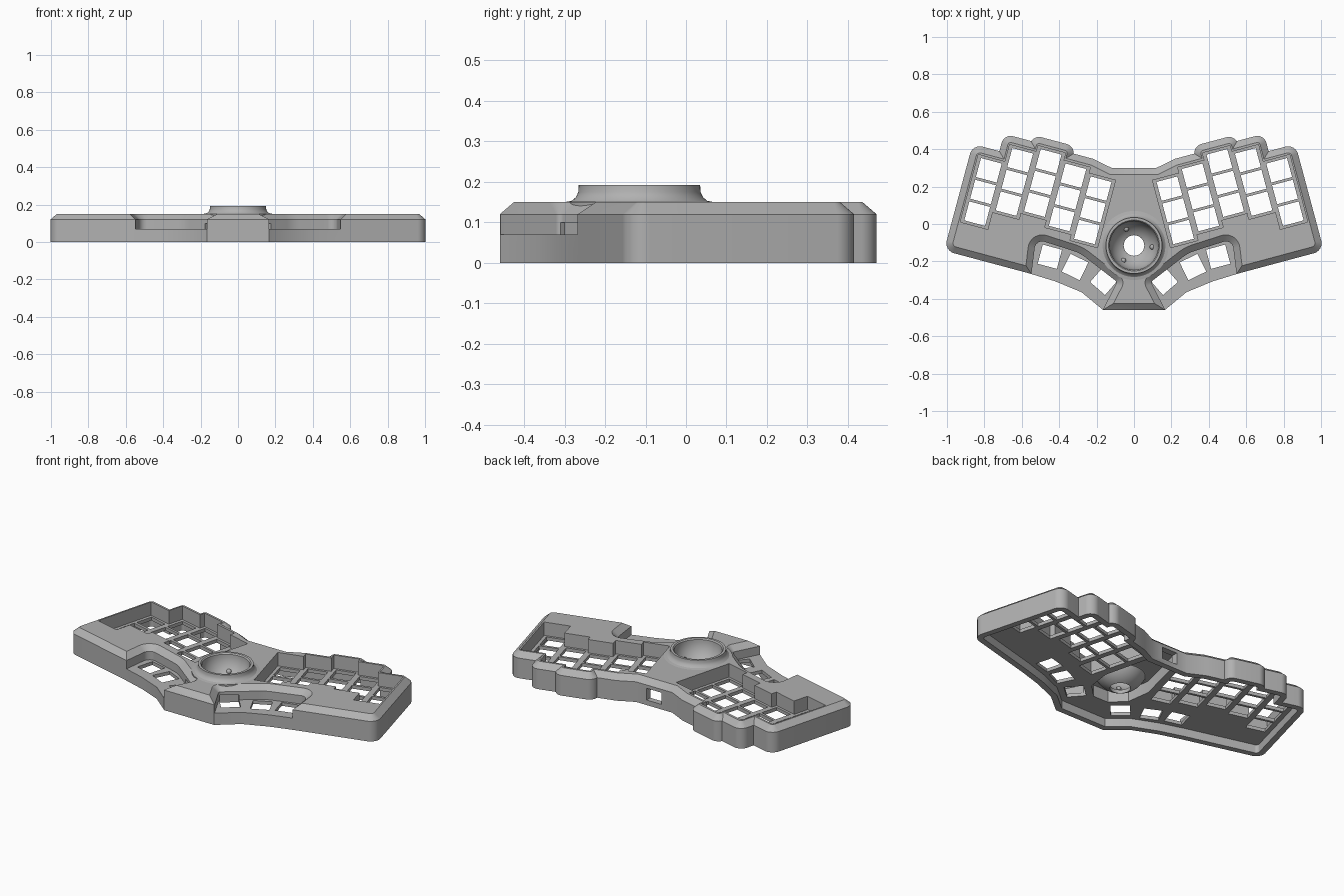
import bpy, bmesh, math
from mathutils import Vector, Matrix

if "Cube" in bpy.data.objects:
    bpy.data.objects.remove(bpy.data.objects["Cube"])

grey = bpy.data.materials.new("mid grey")
grey.use_nodes = True
GREY = (0.44, 0.44, 0.44, 1)
grey.diffuse_color = GREY
grey.node_tree.nodes["Principled BSDF"].inputs["Base Color"].default_value = GREY

TILT = math.radians(15)
CHAMFER, TOP, PLATE, UNDER = 0.035, 0.15, 0.07, 0.05
SOCKET_Y = -0.115
COLUMN_TOPS = (0.186, 0.218, 0.258, 0.224, 0.129)   # inner to outer
COLUMN_LEN, HOLE_W, HOLE_H = 0.345, 0.115, 0.105


def uv(u, v, r=0.0):
    """Point in the tilted frame of the right key field."""
    c, s = math.cos(TILT), math.sin(TILT)
    return (c * u - s * v, s * u + c * v, r)


def box_pts(u0, u1, v0, v1, r=0.0):
    return [uv(u0, v0, r), uv(u1, v0, r), uv(u1, v1, r), uv(u0, v1, r)]


def flip(pts):
    return [(-x, y, r) for x, y, r in reversed(pts)]


def loop(pts, inset):
    """Inset a counter-clockwise polygon, then round its corners."""
    ps = [Vector(p[:2]) for p in pts]
    n = len(ps)
    moved = []
    for i, p in enumerate(ps):
        d0, d1 = (p - ps[i - 1]).normalized(), (ps[(i + 1) % n] - p).normalized()
        n0, n1 = Vector((-d0.y, d0.x)), Vector((-d1.y, d1.x))
        moved.append(p + (n0 + n1) * inset / (1 + n0.dot(n1)))
    out = []
    for i, p in enumerate(moved):
        if pts[i][2] == 0:
            out.append(p)
            continue
        r = max(pts[i][2] - inset, 0.003)
        a, b = (moved[i - 1] - p).normalized(), (moved[(i + 1) % n] - p).normalized()
        half = a.angle(b) / 2
        centre = p + (a + b).normalized() * r / math.sin(half)
        start, end = p + a * r / math.tan(half) - centre, p + b * r / math.tan(half) - centre
        out += [centre + start.lerp(end, k / 8).normalized() * r for k in range(9)]
    return out


def finish(name, bm):
    bmesh.ops.recalc_face_normals(bm, faces=bm.faces)
    mesh = bpy.data.meshes.new(name)
    bm.to_mesh(mesh)
    bm.free()
    mesh.materials.append(grey)
    ob = bpy.data.objects.new(name, mesh)
    bpy.context.collection.objects.link(ob)
    return ob


def prism(name, pts, levels):
    """Stack inset copies of an outline at (height, inset) levels."""
    area = sum(pts[i - 1][0] * p[1] - p[0] * pts[i - 1][1] for i, p in enumerate(pts))
    if area < 0:
        pts = pts[::-1]
    bm = bmesh.new()
    rings = [[bm.verts.new((p.x, p.y, z)) for p in loop(pts, d)] for z, d in levels]
    bm.faces.new(rings[0][::-1])
    bm.faces.new(rings[-1])
    for lo, hi in zip(rings, rings[1:]):
        for i in range(len(lo)):
            bm.faces.new((lo[i - 1], lo[i], hi[i], hi[i - 1]))
    return finish(name, bm)


def combine(target, tool, operation="DIFFERENCE"):
    mod = target.modifiers.new("cut", "BOOLEAN")
    mod.operation, mod.object, mod.solver = operation, tool, "MANIFOLD"
    bpy.context.view_layer.objects.active = target
    bpy.ops.object.modifier_apply(modifier=mod.name)
    bpy.data.objects.remove(tool)


def cut(pts, *levels, both=True):
    for shape in ([pts, flip(pts)] if both else [pts]):
        combine(case, prism("cutter", shape, levels))


def smooth(ob):
    bpy.ops.object.select_all(action="DESELECT")
    ob.select_set(True)
    bpy.context.view_layer.objects.active = ob
    bpy.ops.object.shade_smooth_by_angle(angle=math.radians(28))


# Case outline: right half from front to back, then mirrored
half = [(0.165, -0.46, 0), (0.28, -0.365, 0), (0.42, -0.307, 0), uv(0.472, -0.4),
        uv(0.944, -0.4, 0.055), uv(0.944, 0.19, 0.055), uv(0.6, 0.19), uv(0.6, 0.28),
        uv(0.3, 0.28), (0.12, 0.30, 0)]
outline = half + flip(half)
column_u = [0.232 + 0.148 * i for i in range(5)]
bumps = [box_pts(column_u[i] - 0.12, column_u[i] + 0.12, -0.3, COLUMN_TOPS[i] + 0.062, 0.05)
         for i in (2, 3)]

# Solid body with chamfered top and rounded column bumps
body_levels = [(0, 0), (0.12, 0), (TOP, CHAMFER)]
case = prism("keyboard_case", outline, body_levels)
for b in bumps:
    for shape in (b, flip(b)):
        combine(case, prism("bump", shape, body_levels), "UNION")

# Hollow underside, deeper in the middle
cut(outline, (-0.02, CHAMFER), (UNDER, CHAMFER), both=False)
for b in bumps:
    cut(b, (-0.02, CHAMFER), (UNDER, CHAMFER))
core = [(0.05, -0.28, 0), (0.13, -0.2, 0), (0.15, -0.06, 0), (0.07, 0.262, 0)]
cut(core + flip(core), (-0.02, 0), (0.12, 0), both=False)

# Key columns: sunken pocket and three switch openings each
for u, top in zip(column_u, COLUMN_TOPS):
    cut(box_pts(u - 0.076, u + 0.076, top - COLUMN_LEN - 0.014, top + 0.014),
        (PLATE, 0), (0.2, 0))
    for row in range(3):
        v = top - row * (COLUMN_LEN - HOLE_H) / 2
        cut(box_pts(u - HOLE_W / 2, u + HOLE_W / 2, v - HOLE_H, v), (0.02, 0), (0.1, 0))

# Thumb ledge with flared upper edge, open to the front
ledge = [(0.2, -0.523, 0), (0.58, -0.523, 0), (0.525, -0.08, 0.04),
         (0.29, -0.155, 0.2), (0.09, -0.31, 0.015)]
cut(ledge, (PLATE, 0), (0.12, 0), (0.16, -CHAMFER * 4 / 3))
for x, y, angle in ((0.45, -0.175, 15), (0.315, -0.23, 26), (0.16, -0.305, 41)):
    turn = Matrix.Rotation(math.radians(angle), 2)
    h = 0.053
    corners = [turn @ Vector(c) for c in ((-h, -h), (h, -h), (h, h), (-h, h))]
    cut([(x + c.x, y + c.y, 0) for c in corners], (0.02, 0), (0.1, 0))

# Cable port in the back wall
cut([(-0.05, 0.23, 0), (0.05, 0.23, 0), (0.05, 0.34, 0), (-0.05, 0.34, 0)],
    (0.03, 0), (0.1, 0), both=False)

# Round opening for the ball socket
ring = [(0.14 * math.cos(a), SOCKET_Y + 0.14 * math.sin(a), 0)
        for a in (math.tau * k / 64 for k in range(64))]
cut(ring, (-0.02, 0), (0.2, 0), both=False)
smooth(case)

# Ball socket: raised collar and spherical bowl, revolved
collar = [(0.185, 0.14), (0.185, 0.15), (0.168, 0.153), (0.157, 0.162), (0.151, 0.175),
          (0.15, 0.192), (0.136, 0.192)]
bowl = [(0.13 * math.cos(a), 0.185 - 0.13 * math.sin(a))
        for a in (math.radians(65) * k / 10 for k in range(11))]
shell = [(0.15 * math.cos(a), 0.185 - 0.15 * math.sin(a))
         for a in (math.radians(68 - 6 * k) for k in range(8))]
profile = collar + bowl + shell
bm = bmesh.new()
verts = [bm.verts.new((r, 0, z)) for r, z in profile]
edges = [bm.edges.new((verts[i - 1], verts[i])) for i in range(len(verts))]
bmesh.ops.spin(bm, geom=verts + edges, axis=(0, 0, 1), cent=(0, 0, 0),
               angle=math.tau, steps=64)
bmesh.ops.remove_doubles(bm, verts=bm.verts, dist=0.0005)
socket = finish("ball_socket", bm)
socket.location.y = SOCKET_Y
smooth(socket)

# Three small bearings in the bowl
for k in range(3):
    a = math.radians(-5 + 120 * k)
    bm = bmesh.new()
    bmesh.ops.create_uvsphere(bm, u_segments=16, v_segments=10, radius=0.014)
    bearing = finish(f"bearing_{k + 1}", bm)
    bearing.location = (0.098 * math.cos(a), SOCKET_Y + 0.098 * math.sin(a), 0.098)
    smooth(bearing)
